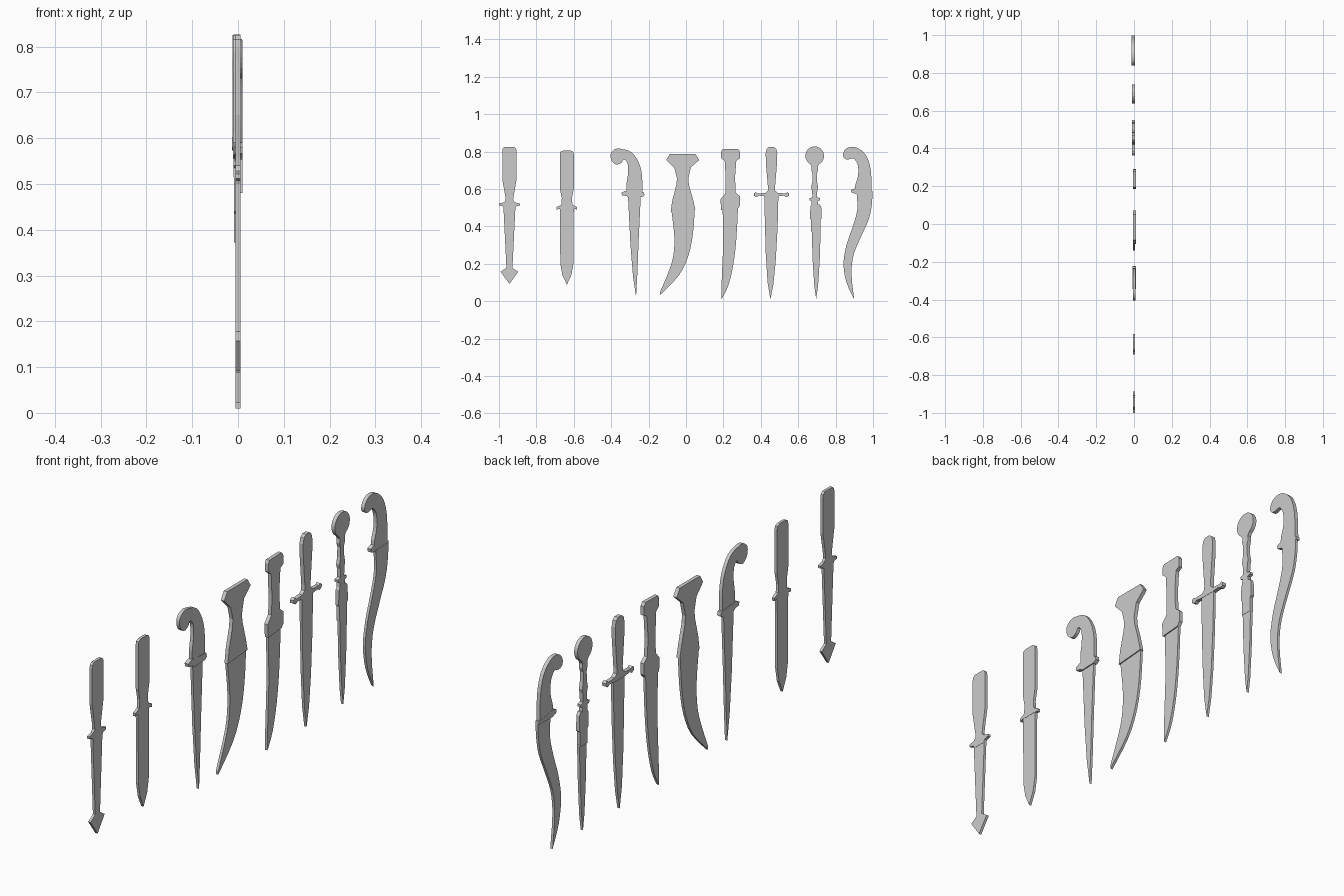
import bpy, bmesh, math
from mathutils import Vector


def plate(name, pts, x0, x1):
    """Flat outline of (y, z) points given a thickness along x."""
    bm = bmesh.new()
    face = bm.faces.new([bm.verts.new((x0, y, z)) for y, z in pts])
    ext = bmesh.ops.extrude_face_region(bm, geom=[face])
    verts = [v for v in ext['geom'] if isinstance(v, bmesh.types.BMVert)]
    bmesh.ops.translate(bm, verts=verts, vec=(x1 - x0, 0, 0))
    bmesh.ops.recalc_face_normals(bm, faces=bm.faces)
    me = bpy.data.meshes.new(name)
    bm.to_mesh(me)
    bm.free()
    ob = bpy.data.objects.new(name, me)
    bpy.context.collection.objects.link(ob)
    return ob


def smooth(pts, n=3):
    """Open Catmull-Rom spline through the points."""
    p = [Vector(q) for q in pts]
    p = [p[0]] + p + [p[-1]]
    out = []
    for a, b, c, d in zip(p, p[1:], p[2:], p[3:]):
        for i in range(n):
            t = i / n
            q = 0.5 * (2 * b + (c - a) * t + (2 * a - 5 * b + 4 * c - d) * t * t
                       + (3 * b - a - 3 * c + d) * t ** 3)
            out.append((q.x, q.y))
    return out + [tuple(pts[-1])]


def mirrored(name, cy, half, x0, x1):
    """Symmetric plate from (half width, z) points listed top to bottom."""
    right = [(cy + w, z) for w, z in half]
    left = [(cy - w, z) for w, z in reversed(half) if w > 0]
    return plate(name, right + left, x0, x1)


BLADE = (-0.006, 0.005)

# Arrow-tipped dagger
mirrored("arrow_dagger_handle", -0.944, [
    (.026, .825), (.036, .815), (.038, .80), (.038, .65), (.022, .56), (.02, .54),
    (.03, .528), (.056, .522), (.056, .512), (.035, .507), (.03, .495)], -.006, .006)
mirrored("arrow_dagger_blade", -0.944, [
    (.032, .50), (.016, .178), (.047, .157), (0, .092)], *BLADE)

# Straight knife
mirrored("straight_knife_handle", -0.637, [
    (.02, .805), (.035, .798), (.037, .785), (.037, .60), (.027, .55), (.03, .515),
    (.055, .503), (.054, .49), (.037, .494)], -.006, .006)
mirrored("straight_knife_blade", -0.637, [
    (.037, .50), (.035, .20), (.024, .14), (0, .088)], *BLADE)

# Hooked-handle dagger
plate("hook_dagger_handle", smooth([
    (-.318, .585), (-.318, .63), (-.31, .68), (-.312, .735), (-.332, .758),
    (-.345, .74), (-.372, .73), (-.398, .752), (-.402, .79), (-.375, .814),
    (-.34, .813), (-.29, .795), (-.252, .74), (-.235, .67), (-.234, .58)]), -.006, .009)
plate("hook_dagger_guard", [
    (-.325, .59), (-.345, .58), (-.342, .566), (-.318, .562), (-.305, .553),
    (-.235, .556), (-.222, .565), (-.225, .582)], -.008, .010)
plate("hook_dagger_blade", [
    (-.31, .56), (-.242, .56), (-.253, .33), (-.26, .15), (-.267, .022),
    (-.283, .13), (-.297, .30)], *BLADE)

# Broad curved knife
plate("broad_knife_handle", [
    (-.086, .787), (.05, .787), (.071, .755), (.026, .715), (.012, .655), (.016, .62),
    (.036, .55), (.05, .49), (-.082, .48), (-.073, .54), (-.052, .62), (-.048, .655),
    (-.062, .71), (-.106, .755)], -.006, .010)
plate("broad_knife_blade",
      smooth([(.047, .495), (.037, .36), (.012, .24), (-.04, .135), (-.139, .033)])
      + smooth([(-.139, .048), (-.10, .14), (-.07, .23), (-.062, .34), (-.078, .485)]),
      *BLADE)

# Square-pommel knife
plate("square_knife_handle", [
    (.188, .80), (.195, .812), (.278, .814), (.288, .80), (.288, .762), (.269, .752),
    (.262, .66), (.266, .58), (.29, .56), (.29, .512), (.277, .495), (.188, .488),
    (.184, .545), (.21, .575), (.212, .66), (.207, .75), (.188, .765)], -.006, .010)
plate("square_knife_blade",
      smooth([(.278, .50), (.269, .33), (.252, .19), (.225, .08), (.19, .01)])
      + [(.19, .09), (.199, .30), (.196, .495)], *BLADE)

# Cross-guard dagger
mirrored("cross_dagger_handle", 0.457, [
    (.012, .825), (.025, .815), (.031, .79), (.03, .74), (.019, .61), (.02, .59),
    (.035, .578), (.075, .576), (.084, .583), (.094, .576), (.093, .563),
    (.08, .556), (.066, .564), (.032, .56)], -.011, .006)
plate("cross_dagger_blade", [
    (.418, .57), (.494, .57), (.49, .40), (.48, .22), (.467, .09), (.451, .01),
    (.436, .10), (.426, .26)], *BLADE)

# Round-pommel stiletto
arc = [(.05 * math.sin(a), .777 + .05 * math.cos(a))
       for a in (math.radians(12 + 14 * i) for i in range(11))]
mirrored("round_dagger_handle", 0.688, arc + [
    (.016, .72), (.018, .70), (.011, .68), (.012, .64), (.019, .61), (.014, .592),
    (.012, .555), (.029, .55), (.029, .54), (.016, .535), (.018, .515)], -.010, .006)
mirrored("round_dagger_collar", 0.694, [
    (.02, .518), (.029, .505), (.031, .44), (.025, .435), (.025, .372)], -.009, .006)
mirrored("round_dagger_blade", 0.696, [
    (.024, .38), (.019, .22), (.01, .08), (0, .012)], *BLADE)

# S-curved dagger
plate("curved_dagger_handle", smooth([
    (.905, .58), (.905, .62), (.92, .67), (.918, .73), (.895, .763), (.87, .758),
    (.848, .762), (.839, .785), (.856, .815), (.89, .825), (.925, .815),
    (.965, .775), (.988, .70), (.993, .58)]), -.012, .004)
plate("curved_dagger_guard", [
    (.902, .603), (.882, .595), (.885, .58), (.91, .573), (.998, .575), (.998, .588)],
    -.013, .004)
plate("curved_dagger_blade",
      smooth([(.912, .58), (.916, .49), (.892, .40), (.858, .30), (.842, .20),
              (.858, .10), (.899, .01)])
      + smooth([(.889, .09), (.885, .17), (.898, .255), (.938, .35), (.978, .44),
                (.994, .52), (.996, .58)]), *BLADE)
